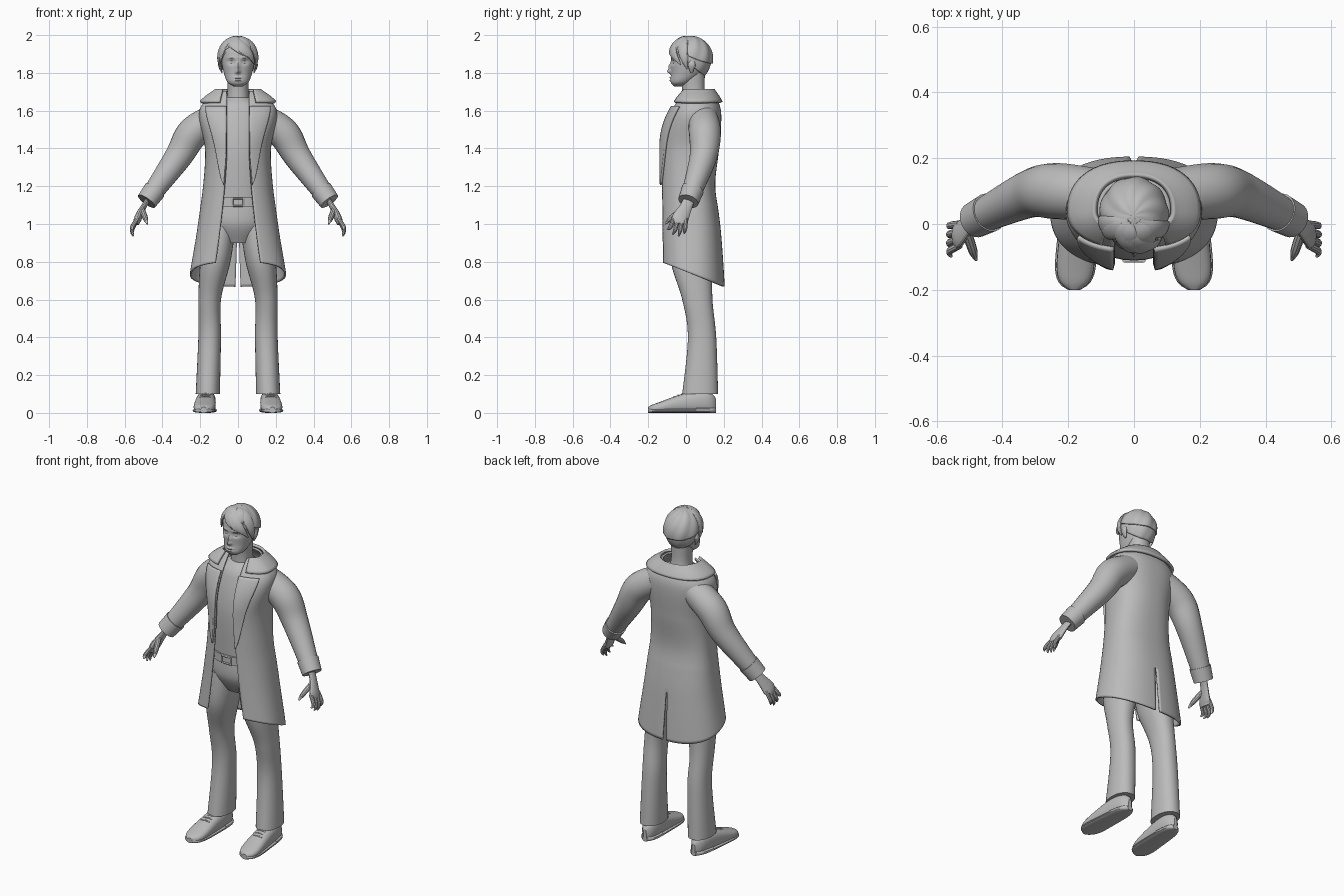
import bpy, bmesh
from math import sin, cos, pi, exp, asin, acos, sqrt, copysign
from mathutils import Vector

cube = bpy.data.objects.get("Cube")
if cube:
    bpy.data.objects.remove(cube)

GREY = (0.5, 0.5, 0.5, 1)
material = bpy.data.materials.new("plain_grey")
material.use_nodes = True
material.diffuse_color = GREY
material.node_tree.nodes["Principled BSDF"].inputs["Base Color"].default_value = GREY
parts = []


def steps(count):
    """Evenly spaced values from zero to one."""
    return [i / (count - 1) for i in range(count)]


def grid(name, rows, closed=True, caps=True, mirror=False, thickness=0):
    """Skin a list of point rows into one mesh object."""
    bm = bmesh.new()
    verts = [[bm.verts.new(point) for point in row] for row in rows]
    count = len(rows[0])
    for lower, upper in zip(verts, verts[1:]):
        for j in range(count if closed else count - 1):
            k = (j + 1) % count
            bm.faces.new((lower[j], lower[k], upper[k], upper[j]))
    if closed and caps:
        bm.faces.new(verts[0])
        bm.faces.new(verts[-1])
    bmesh.ops.remove_doubles(bm, verts=bm.verts, dist=1e-5)
    bmesh.ops.recalc_face_normals(bm, faces=bm.faces)
    mesh = bpy.data.meshes.new(name)
    bm.to_mesh(mesh)
    bm.free()
    mesh.materials.append(material)
    ob = bpy.data.objects.new(name, mesh)
    bpy.context.collection.objects.link(ob)
    if mirror:
        ob.modifiers.new("mirror", "MIRROR").merge_threshold = 0.002
    if thickness:
        solid = ob.modifiers.new("thickness", "SOLIDIFY")
        solid.thickness, solid.offset = thickness, 0
    parts.append(ob)


def curve(rows, f):
    """Smooth curve through tuples, sampled at f from zero to one."""
    last = len(rows) - 1
    k = min(int(f * last), last - 1)
    t = f * last - k
    near = [rows[max(0, min(last, k + step))] for step in (-1, 0, 1, 2)]
    return [b + t / 2 * (c - a + t * (2*a - 5*b + 4*c - d + t * (3*(b - c) + d - a)))
            for a, b, c, d in zip(*near)]


def power(value, exponent):
    return copysign(abs(value) ** exponent, value)


def oval(z, half_width, front, back, centre=0, sides=32):
    middle, depth = (front + back) / 2, (back - front) / 2
    angles = [2 * pi * j / sides for j in range(sides)]
    return [Vector((centre + half_width * power(sin(q), .92), middle - depth * power(cos(q), .92), z))
            for q in angles]


def stack(name, rows, mirror=False):
    """Loft of horizontal ovals: height, half width, front, back, centre."""
    grid(name, [oval(*curve(rows, f)) for f in steps(32)], mirror=mirror)


def tube(name, points, across, flat=1, count=16, sides=16, mirror=True):
    """Loft along a path of x, y, z, radius, flattened along the across axis."""
    samples = [curve(points, f) for f in steps(count)]
    path = [Vector(s[:3]) for s in samples]
    rows = []
    for i, sample in enumerate(samples):
        along = (path[min(i + 1, count - 1)] - path[max(i - 1, 0)]).normalized()
        side = Vector(across).cross(along).normalized()
        up = along.cross(side)
        radius = max(sample[3], .002)
        angles = [2 * pi * j / sides for j in range(sides)]
        rows.append([path[i] + radius * (side * cos(q) + up * sin(q) * flat) for q in angles])
    grid(name, rows, mirror=mirror)


# Shirt, neck, trousers and belt
stack("shirt", [(1.1, .15, -.1, .13), (1.4, .15, -.11, .14), (1.6, .14, -.07, .14), (1.67, .06, -.02, .11)])
stack("neck", [(1.6, .07, -.02, .12), (1.7, .055, -.02, .1), (1.8, .06, -.03, .1)])
stack("trouser_hips", [(1.12, .15, -.1, .13), (1, .16, -.1, .15), (.9, .08, -.05, .1)])
stack("trouser_leg", [(1, .08, -.08, .14, .09), (.8, .08, -.08, .14, .12), (.6, .06, -.02, .14, .15),
                      (.4, .06, .01, .16, .15), (.1, .064, -.02, .17, .16)], mirror=True)
stack("belt", [(1.09, .16, -.11, .14), (1.14, .16, -.11, .14)])
BUCKLE_Y = -.112
for z in (1.095, 1.135):
    tube("buckle_bar", [(-.03, BUCKLE_Y, z, .005), (.03, BUCKLE_Y, z, .005)], (0, 0, 1), mirror=False)
tube("buckle_post", [(.03, BUCKLE_Y, z, .005) for z in (1.09, 1.14)], (0, 1, 0))

# Coat: height, half width and back; front and opening follow a rule
COAT = [(.8, .25, .2), (1, .21, .18), (1.2, .18, .15), (1.4, .17, .17), (1.6, .2, .18), (1.7, .1, .13)]


def coat_point(v, t, lift=0):
    """Coat surface: v runs from hem to neck, t from front edge to back centre."""
    z, half_width, back = curve(COAT, v)
    front = -.13 + 1.4 * max(0, z - 1.4) ** 2
    gap = .06 + .06 * max(0, (1.4 - z) / .6) ** 1.5
    start = asin((gap / half_width) ** 1.2)
    q = start + (pi - start) * t
    x = half_width * abs(sin(q)) ** .85
    middle = .04
    y = middle - power(cos(q), .85) * ((middle - front) if cos(q) > 0 else (back - middle))
    if t == 1:
        x = .004 + .01 * (1 - v * 5) if v < .2 else 0
    z -= .4 * (y - front) * max(0, 1 - v / .3)
    return Vector((x + sin(q) * lift, y - cos(q) * lift, z + lift * .6))


grid("coat", [[coat_point(v, t) for t in steps(41)] for v in steps(61)],
     closed=False, mirror=True, thickness=.01)
grid("coat_lapel", [[coat_point(.4 + .42 * v, t * .23 * v ** .75, .012) for t in steps(11)]
                    for v in steps(25)], closed=False, mirror=True, thickness=.012)
grid("coat_collar", [[coat_point(1 - .15 * v, .06 + .94 * t, .016) for t in steps(31)]
                     for v in steps(9)], closed=False, mirror=True, thickness=.015)

# Sleeves and cuffs
DIAGONAL = (1, 0, 1)
tube("sleeve", [(.12, .09, 1.56, .08), (.24, .1, 1.48, .085), (.32, .09, 1.35, .072), (.47, .02, 1.14, .05)],
     DIAGONAL, count=30, sides=24)
tube("cuff", [(.44, .035, 1.18, .06), (.484, .012, 1.12, .055)], DIAGONAL, sides=24)

# Hands
SIDEWAYS = (1, 0, 0)
tube("palm", [(.47, .02, 1.14, .03), (.5, 0, 1.09, .032), (.53, -.03, 1.03, .044), (.54, -.035, 1, .035)],
     SIDEWAYS, flat=.45)
for f in steps(4):
    base, tip = -.065 + .065 * f, -.1 + .09 * f
    end = .97 - .035 * sin(pi * f * .8)
    tube("finger", [(.53, base, 1.03, .011), (.56, (base + tip) / 2, (1 + end) / 2, .011),
                    (.555, tip, end, .004)], SIDEWAYS, sides=10)
tube("thumb", [(.51, -.02, 1.08, .015), (.49, -.08, 1.03, .014), (.48, -.11, 1, .004)], SIDEWAYS, sides=10)


# Shoes: s runs from heel to toe
def shoe_at(s):
    """Centre x, y, half width and height of the shoe."""
    end = sqrt(max(.05, 1 - abs(2 * s - 1) ** 5))
    height = .05 + .035 * (1 + cos(pi * s ** 1.5))
    return .162 + .02 * s, .16 - .36 * s, (.045 + .018 * s) * end, height * (.5 + .5 * end)


def shoe_part(name, start, stop, grow, rise):
    """Loft a stretch of the shoe; without a rise it takes the full height."""
    rows = []
    for f in steps(32):
        x, y, width, height = shoe_at(start + (stop - start) * f)
        half = rise or height / 2
        angles = [2 * pi * j / 24 for j in range(24)]
        rows.append([(x + (width + grow) * power(cos(q), .8), y, half + half * power(sin(q), .8))
                     for q in angles])
    grid(name, rows, mirror=True)


shoe_part("shoe_upper", 0, 1, 0, None)
shoe_part("shoe_sole", 0, 1, .005, .012)
shoe_part("shoe_heel", .01, .3, .006, .015)
for s in (.5, .56, .62):
    x, y, width, height = shoe_at(s)
    tube("shoe_lace", [(x - width / 2, y, height * .93, .004), (x, y, height, .004),
                       (x + width / 2, y, height * .93, .004)], (0, 0, 1), sides=8)

# Head with sculpted face: each bump is x, z, width, height, amount
HEAD = [(1.727, .02, -.06, -.02), (1.75, .055, -.08, .03), (1.8, .075, -.078, .09), (1.86, .086, -.08, .12),
        (1.93, .082, -.07, .115), (1.98, .04, -.02, .07)]
BUMPS = [(0, 1.806, .011, .011, .02), (0, 1.83, .01, .02, .014), (0, 1.775, .02, .005, .008),
         (0, 1.76, .02, .005, .007)]
for side in (-1, 1):
    BUMPS += [(side * .034, 1.856, .018, .011, -.014), (side * .034, 1.856, .013, .005, .008),
              (side * .036, 1.88, .022, .006, .005)]
head_rows = [oval(*curve(HEAD, f), sides=72) for f in steps(70)]
for row in head_rows:
    middle = sum(v.y for v in row) / len(row)
    for v in row:
        if v.y < middle:
            v.y -= sum(amount * exp(-((v.x - x) / width) ** 2 - ((v.z - z) / height) ** 2)
                       for x, z, width, height, amount in BUMPS)
grid("head", head_rows)
tube("ear", [(.085, .03, 1.8, .005), (.095, .03, 1.84, .02), (.092, .035, 1.87, .008)], SIDEWAYS, flat=.5)

# Hair: two overlapping layers plus swept locks
CROWN = Vector((0, .025, 1.87))


def hair_point(turn, tilt, scale):
    """Point on the skull dome: turn from the front, tilt down from the crown."""
    return CROWN + scale * Vector((.1 * sin(tilt) * sin(turn), -.112 * sin(tilt) * cos(turn), .12 * cos(tilt)))


def hair_layer(name, scale, back_edge, front_edge, ridge):
    rows = []
    for f in steps(25):
        row = []
        for j in range(96):
            turn = 2 * pi * j / 96
            edge = back_edge + (front_edge - back_edge) * ((1 + cos(turn)) / 2) ** 1.5
            tilt = f * acos((edge - CROWN.z) / (.12 * scale))
            wave = 1 + ridge * sin(9 * turn + 4 * tilt) * sin(tilt)
            row.append(hair_point(turn, tilt, scale * wave))
        rows.append(row)
    grid(name, rows, caps=False, thickness=.012)


hair_layer("hair_under", .92, 1.79, 1.935, .01)
hair_layer("hair_top", 1, 1.85, 1.945, .02)
# Each lock: start turn, end turn, end tilt
for start, stop, tilt in [(-.8, .8, 1.6), (-.4, 1.1, 1.8), (-.9, .3, 1.4), (-1, -1.1, 1.7), (.9, 1.4, 2),
                          (-1.1, -1.5, 2), (-.5, 0, 1), (-.7, -.4, 1.1), (.5, .7, 1.2)]:
    path = [hair_point(start + (stop - start) * f, .2 + (tilt - .2) * f, 1.03) for f in steps(5)]
    tube("hair_lock", [(*point, radius) for point, radius in zip(path, (.01, .025, .028, .02, .002))],
         path[2] - CROWN, flat=.4, mirror=False)

# Smooth shading with sharp edges kept
bpy.ops.object.select_all(action="DESELECT")
for ob in parts:
    ob.select_set(True)
bpy.context.view_layer.objects.active = parts[0]
bpy.ops.object.shade_smooth_by_angle()
